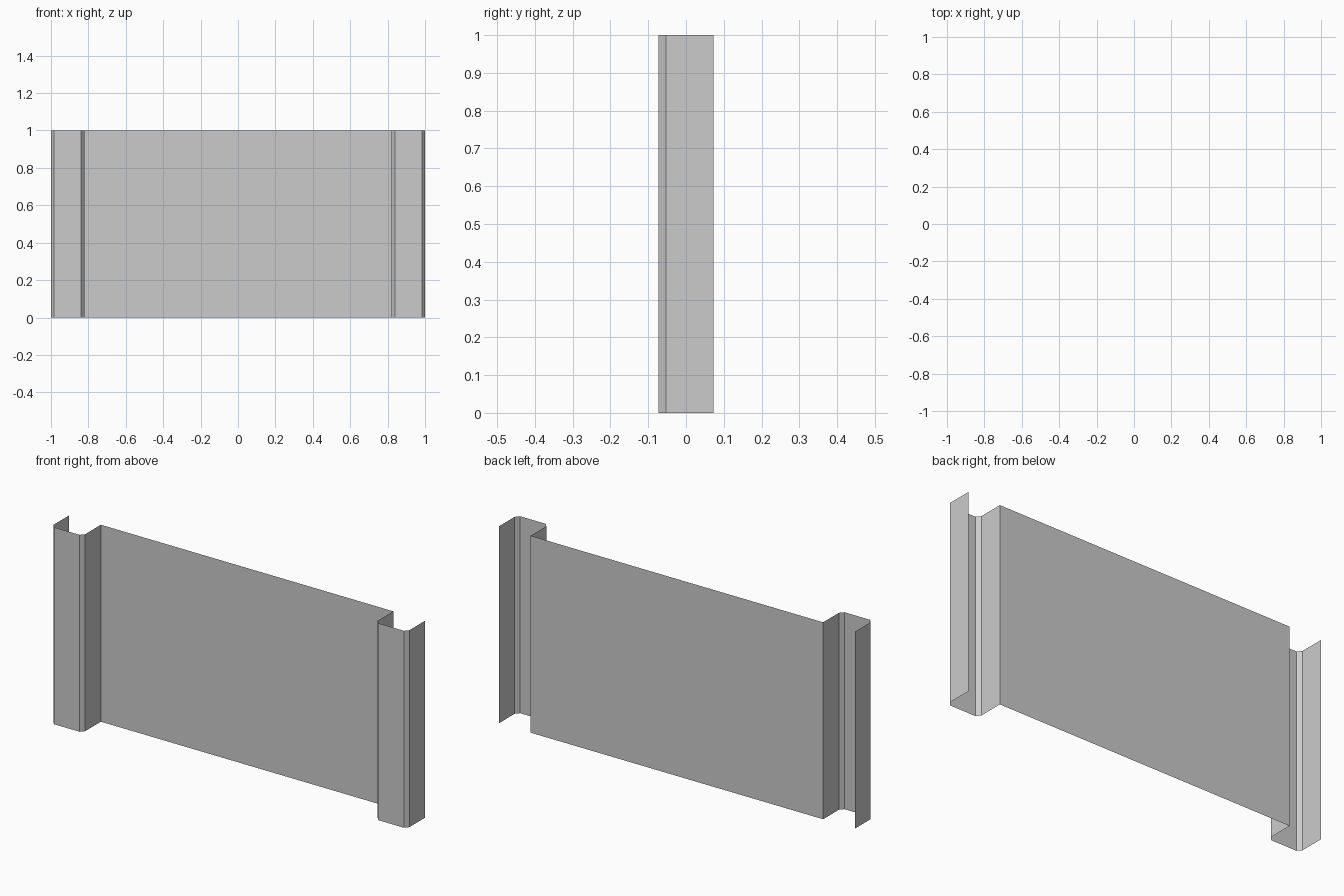
import bpy
import bmesh

if "Cube" in bpy.data.objects:
    bpy.data.objects.remove(bpy.data.objects["Cube"])

HEIGHT = 1.0
BACK, FRONT, BEVEL_Y = 0.073, -0.073, -0.053

# Right half of the open, thin-sheet plan: panel, return wall, bevelled pilaster, outer wall
profile = [(0.0, BACK), (0.82, BACK), (0.82, BEVEL_Y), (0.837, FRONT),
           (0.981, FRONT), (0.998, BEVEL_Y), (0.998, BACK)]
profile = [(x / 0.998, y) for x, y in profile]

# Join the half with its mirror into one left-to-right path
path = [(-x, y) for x, y in reversed(profile[1:])] + profile[1:]

# Extrude the path upward; the sheet stays open at top, bottom and back
bm = bmesh.new()
verts = [bm.verts.new((x, y, 0)) for x, y in path]
edges = [bm.edges.new(pair) for pair in zip(verts, verts[1:])]
result = bmesh.ops.extrude_edge_only(bm, edges=edges)
top = [v for v in result["geom"] if isinstance(v, bmesh.types.BMVert)]
bmesh.ops.translate(bm, verts=top, vec=(0, 0, HEIGHT))

# Make the panel face the front
bmesh.ops.recalc_face_normals(bm, faces=bm.faces)
bm.normal_update()
panel = max(bm.faces, key=lambda f: f.calc_area())
if panel.normal.y > 0:
    bmesh.ops.reverse_faces(bm, faces=bm.faces)

mesh = bpy.data.meshes.new("wall_panel")
bm.to_mesh(mesh)
bm.free()
wall = bpy.data.objects.new("wall_panel_with_pilasters", mesh)
bpy.context.collection.objects.link(wall)
